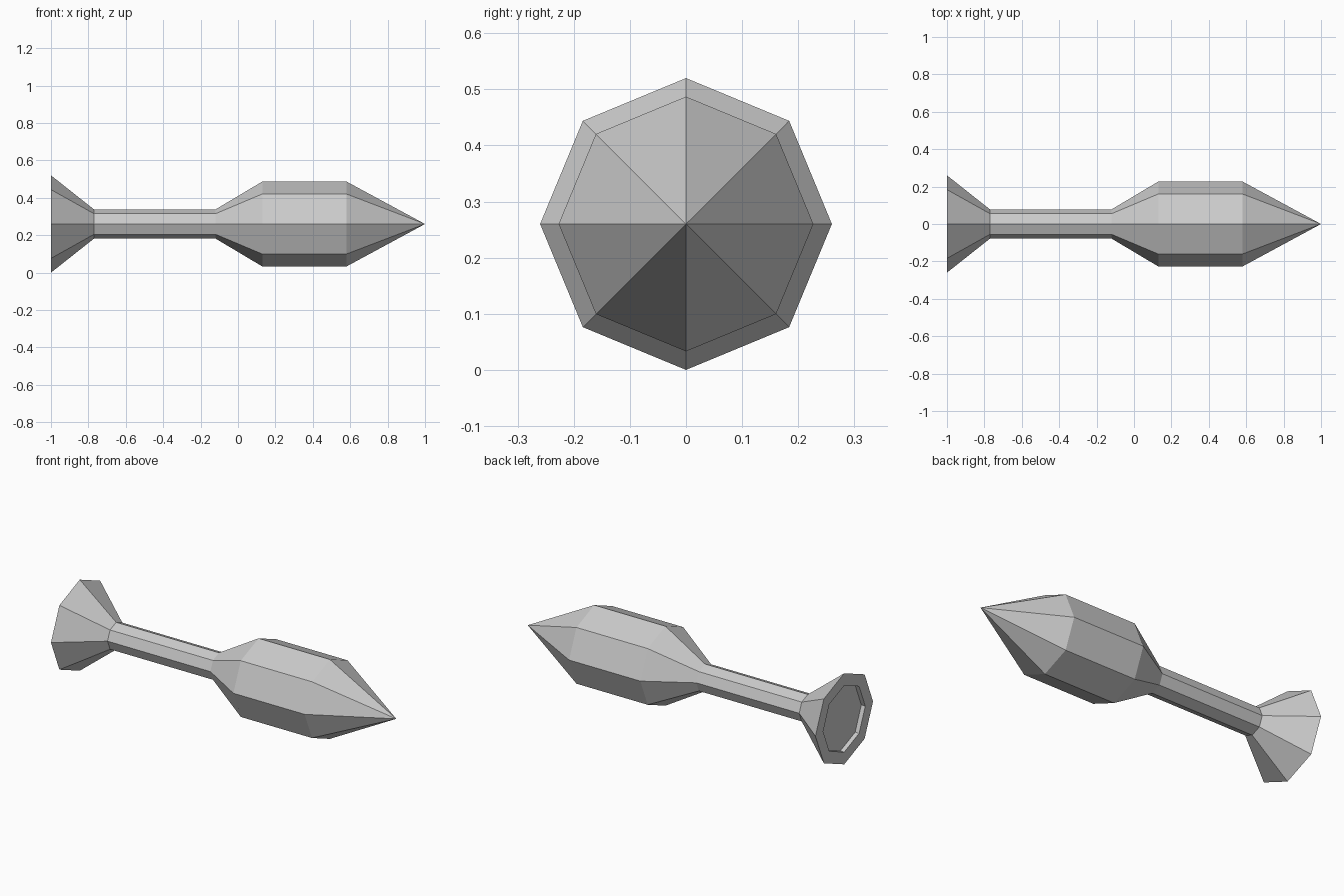
import bpy, bmesh
from math import cos, sin, tau

if "Cube" in bpy.data.objects:
    bpy.data.objects.remove(bpy.data.objects["Cube"])

SIDES = 8
AXIS_Z = 0.26


def lathe_x(name, profile):
    """Spin (x, radius) points about the x axis; radius 0 makes a point."""
    bm = bmesh.new()
    rings = []
    for x, r in profile:
        if r == 0:
            rings.append([bm.verts.new((x, 0, 0))] * SIDES)
        else:
            rings.append([bm.verts.new((x, r * cos(tau * i / SIDES), r * sin(tau * i / SIDES)))
                          for i in range(SIDES)])
    for a, b in zip(rings, rings[1:]):
        for i in range(SIDES):
            j = (i + 1) % SIDES
            corners = dict.fromkeys((a[i], a[j], b[j], b[i]))
            bm.faces.new(list(corners))
    # Close the recessed floor at the tail
    bm.faces.new(rings[0])
    bmesh.ops.recalc_face_normals(bm, faces=bm.faces)
    mesh = bpy.data.meshes.new(name)
    bm.to_mesh(mesh)
    bm.free()
    obj = bpy.data.objects.new(name, mesh)
    obj.location.z = AXIS_Z
    bpy.context.collection.objects.link(obj)
    return obj


# Recessed tail, flare, thin shaft, thick body and pointed nose
lathe_x("rocket_projectile", [
    (-0.975, 0.19), (-1.0, 0.19), (-1.0, 0.26),
    (-0.77, 0.078), (-0.12, 0.078),
    (0.13, 0.227), (0.58, 0.227), (1.0, 0),
])
